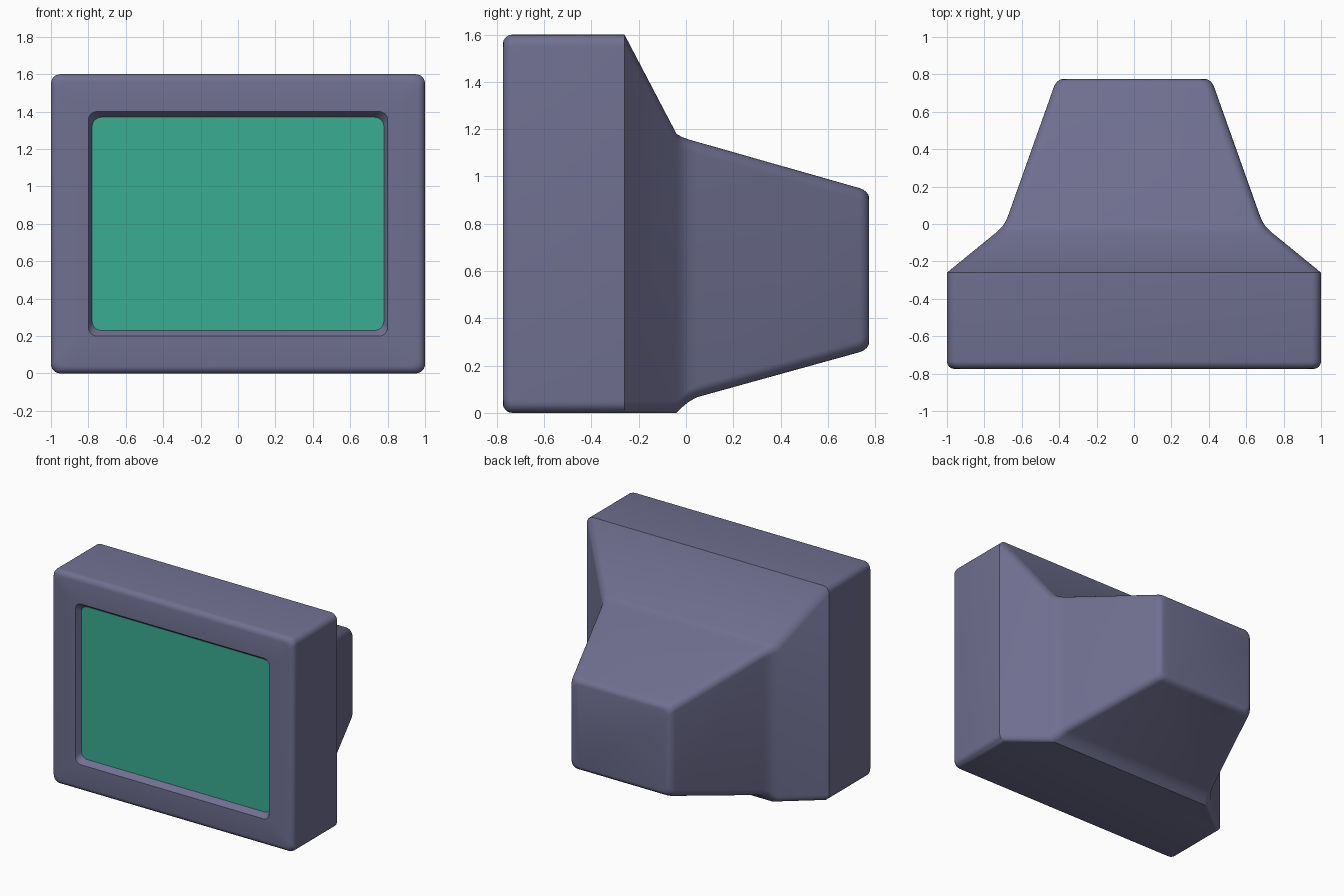
import bpy, bmesh, math

if "Cube" in bpy.data.objects:
    bpy.data.objects.remove(bpy.data.objects["Cube"])


def material(name, rgb):
    m = bpy.data.materials.new(name)
    m.diffuse_color = (*rgb, 1)
    m.use_nodes = True
    m.node_tree.nodes["Principled BSDF"].inputs["Base Color"].default_value = m.diffuse_color
    return m


CASE = material("slate violet plastic", (0.162, 0.162, 0.285))
GLASS = material("green glass", (0.042, 0.42, 0.29))
SEG = 6


def ring(bm, y, hx, z0, z1, r):
    """Rounded rectangle in the xz plane."""
    verts = []
    corners = [(hx - r, z1 - r), (-hx + r, z1 - r), (-hx + r, z0 + r), (hx - r, z0 + r)]
    for q, (cx, cz) in enumerate(corners):
        for i in range(SEG + 1):
            a = math.pi / 2 * (q + i / SEG)
            verts.append(bm.verts.new((cx + r * math.cos(a), y, cz + r * math.sin(a))))
    return verts


def loft(name, sections, mat, cap_start, cap_end):
    bm = bmesh.new()
    rings = [ring(bm, *s) for s in sections]
    for a, b in zip(rings, rings[1:]):
        n = len(a)
        for i in range(n):
            j = (i + 1) % n
            bm.faces.new((a[i], a[j], b[j], b[i]))
    if cap_start:
        bm.faces.new(rings[0][::-1])
    if cap_end:
        bm.faces.new(rings[-1])
    bmesh.ops.recalc_face_normals(bm, faces=bm.faces)
    me = bpy.data.meshes.new(name)
    bm.to_mesh(me)
    bm.free()
    me.materials.append(mat)
    ob = bpy.data.objects.new(name, me)
    bpy.context.collection.objects.link(ob)
    bpy.ops.object.select_all(action='DESELECT')
    ob.select_set(True)
    bpy.context.view_layer.objects.active = ob
    bpy.ops.object.shade_smooth_by_angle(angle=math.radians(30))
    return ob


# Casing: recess, front frame with rounded rim, flare, tapered tube housing
F, R, B = -0.775, 0.05, 0.04
sections = [(F + 0.042, 0.78, 0.23, 1.37, 0.05), (F, 0.80, 0.20, 1.40, 0.045)]
for i in range(5):
    a = math.pi / 2 * i / 4
    d = B * (1 - math.sin(a))
    sections.append((F + B * (1 - math.cos(a)), 1 - d, d, 1.6 - d, R))
sections += [
    (-0.26, 1.0, 0.0, 1.6, R),
    (-0.04, 0.73, 0.0, 1.18, R),
    (-0.015, 0.705, 0.025, 1.166, R),
    (0.01, 0.688, 0.046, 1.157, R),
    (0.045, 0.673, 0.066, 1.147, R),
]
for i in range(5):
    a = math.pi / 2 * i / 4
    y = 0.735 + B * math.sin(a)
    d = 0.03 * (1 - math.cos(a))
    sections.append((y, 0.69 - 0.357 * y - d, 0.055 + 0.275 * y + d, 1.16 - 0.285 * y - d, R))
loft("monitor_casing", sections, CASE, False, True)

# Screen: flat pane closing the recess
loft("screen", [(F + 0.041, 0.78, 0.23, 1.37, 0.05), (F + 0.049, 0.78, 0.23, 1.37, 0.05)],
     GLASS, True, True)
